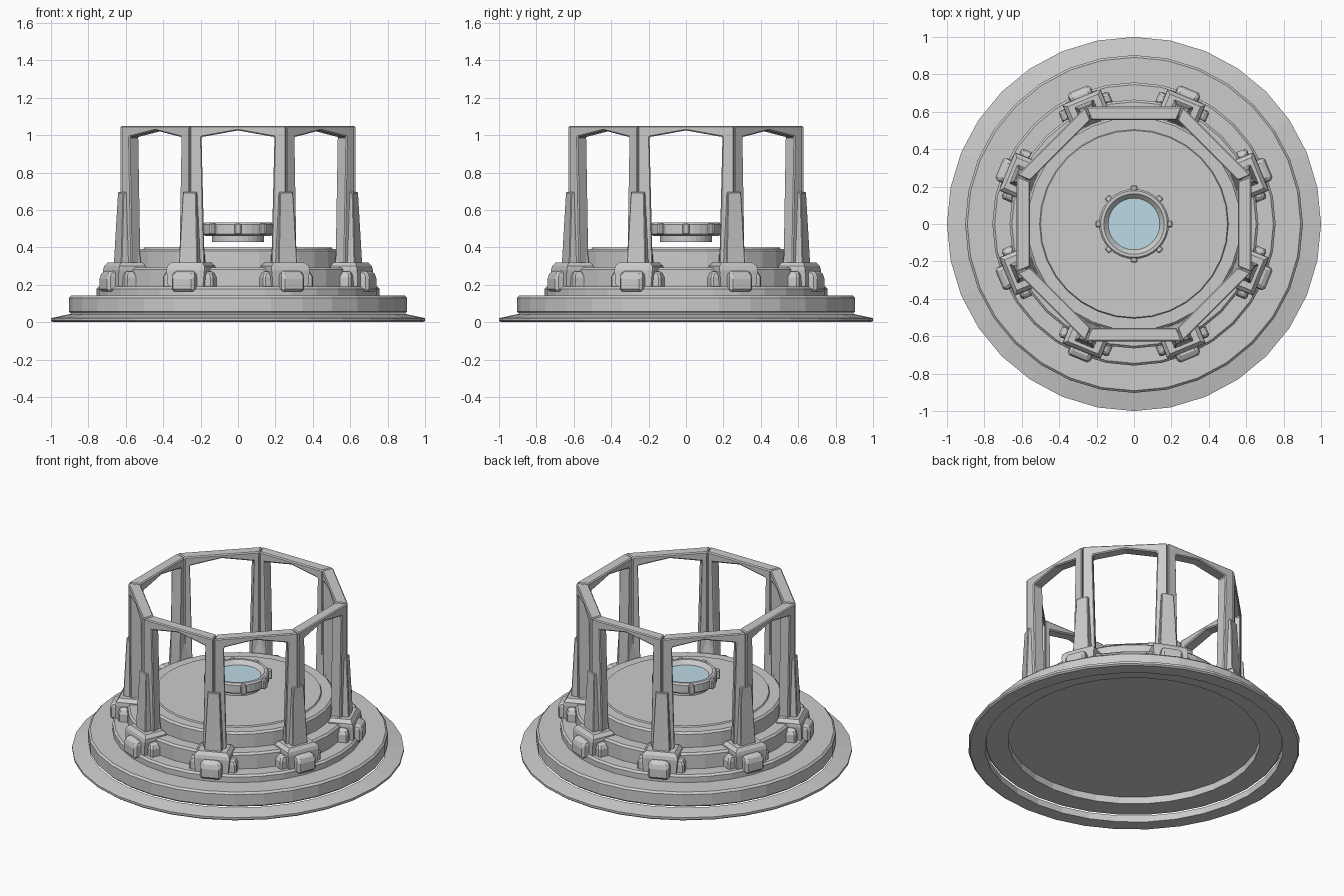
import bpy, bmesh
from math import pi, cos, sin, tan, radians
from mathutils import Matrix

if "Cube" in bpy.data.objects:
    bpy.data.objects.remove(bpy.data.objects["Cube"])


def finish(name, bm, bevel=0.0):
    bmesh.ops.recalc_face_normals(bm, faces=bm.faces)
    me = bpy.data.meshes.new(name)
    bm.to_mesh(me)
    bm.free()
    ob = bpy.data.objects.new(name, me)
    bpy.context.collection.objects.link(ob)
    if bevel:
        m = ob.modifiers.new("bevel", 'BEVEL')
        m.width, m.segments, m.limit_method = bevel, 1, 'ANGLE'
    return ob


def lathe(name, profile, closed=False, segs=32):
    """Spin an (r, z) profile; open profiles are capped at both ends."""
    bm = bmesh.new()
    rings = [[bm.verts.new((r * cos(2 * pi * i / segs), r * sin(2 * pi * i / segs), z))
              for i in range(segs)] for r, z in profile]
    pairs = list(zip(rings, rings[1:]))
    if closed:
        pairs.append((rings[-1], rings[0]))
    else:
        bm.faces.new(rings[0])
        bm.faces.new(rings[-1])
    for a, b in pairs:
        for i in range(segs):
            j = (i + 1) % segs
            bm.faces.new((a[i], a[j], b[j], b[i]))
    return finish(name, bm)


def loft(name, sections, angle, bevel=0.0):
    """Box-like solid along a spoke; sections are (r_in, r_out, half_width, z, offset)."""
    bm = bmesh.new()
    rings = [[bm.verts.new(p) for p in ((ri, o - w, z), (ro, o - w, z), (ro, o + w, z), (ri, o + w, z))]
             for ri, ro, w, z, o in sections]
    bm.faces.new(rings[0])
    bm.faces.new(rings[-1])
    for a, b in zip(rings, rings[1:]):
        for i in range(4):
            j = (i + 1) % 4
            bm.faces.new((a[i], a[j], b[j], b[i]))
    bm.transform(Matrix.Rotation(angle, 4, 'Z'))
    return finish(name, bm, bevel)


def frame_panel(name, angle):
    """One arched side of the octagonal cage, mitred at both ends."""
    outer_r, inner_r, t = 0.627, 0.556, tan(radians(22.5))
    half = [("e", 0.285), ("e", 1.05), (0.0, 1.05), (0.0, 1.025), (0.195, 0.99), (0.178, 0.285)]
    bm = bmesh.new()
    for s in (-1, 1):
        layers = []
        for r in (outer_r, inner_r):
            layers.append([bm.verts.new((r, s * ((r * t - 0.002) if y == "e" else y), z)) for y, z in half])
        n = len(half)
        for quad in ((0, 1, 4, 5), (1, 2, 3, 4)):
            for layer in layers:
                bm.faces.new([layer[k] for k in quad])
        for i in range(n):
            if i == 2:
                continue
            j = (i + 1) % n
            bm.faces.new((layers[0][i], layers[0][j], layers[1][j], layers[1][i]))
    bmesh.ops.remove_doubles(bm, verts=bm.verts, dist=0.0005)
    bm.transform(Matrix.Rotation(angle, 4, 'Z'))
    return finish(name, bm, 0.006)


# Thin ground ring
lathe("ground_ring", [(0.9, 0.0), (0.99, 0.0), (1.0, 0.008), (1.0, 0.022), (0.9, 0.043)], closed=True)

# Stepped platform with a shallow recess underneath
lathe("stepped_base", [(0.76, 0.092), (0.76, 0.046), (0.893, 0.046), (0.903, 0.056), (0.903, 0.13),
                       (0.891, 0.142), (0.757, 0.142), (0.757, 0.178), (0.745, 0.19), (0.665, 0.19),
                       (0.665, 0.281), (0.653, 0.293), (0.58, 0.293), (0.58, 0.38), (0.568, 0.392),
                       (0.505, 0.392), (0.5, 0.4)])

# Floating lens housing with grip ribs
lathe("lens_housing", [(0.13, 0.43), (0.14, 0.43), (0.14, 0.462), (0.175, 0.462), (0.187, 0.472),
                       (0.187, 0.523), (0.178, 0.533), (0.162, 0.533), (0.14, 0.51), (0.13, 0.5)], closed=True)
glass = lathe("lens_glass", [(0.138, 0.43), (0.138, 0.508)])
mat = bpy.data.materials.new("pale_blue_glass")
mat.diffuse_color = (0.5, 0.7, 0.78, 1)
mat.use_nodes = True
mat.node_tree.nodes["Principled BSDF"].inputs["Base Color"].default_value = mat.diffuse_color
glass.data.materials.append(mat)
for i in range(8):
    loft(f"lens_rib_{i}", [(0.175, 0.207, 0.018, 0.468, 0), (0.175, 0.207, 0.018, 0.528, 0)],
         i * pi / 4, 0.006)

# Octagonal cage, with a buttress and a clamped foot at each corner
for i in range(8):
    frame_panel(f"cage_panel_{i}", i * pi / 4)
    a = radians(22.5) + i * pi / 4
    loft(f"buttress_{i}", [(0.58, 0.698, 0.055, 0.3, 0), (0.625, 0.68, 0.038, 0.695, 0)], a, 0.004)
    loft(f"foot_block_{i}", [(0.59, 0.735, 0.1, 0.18, 0), (0.58, 0.735, 0.11, 0.28, 0),
                             (0.58, 0.73, 0.108, 0.3, 0), (0.59, 0.715, 0.088, 0.32, 0)], a)
    loft(f"foot_pad_{i}", [(0.7, 0.78, 0.066, 0.163, 0), (0.7, 0.78, 0.066, 0.245, 0),
                           (0.7, 0.762, 0.056, 0.275, 0)], a, 0.014)
    for s in (-1, 1):
        loft(f"foot_lug_{i}_{'right' if s > 0 else 'left'}",
             [(0.64, 0.71, 0.035, 0.165, s * 0.11), (0.64, 0.71, 0.035, 0.24, s * 0.11),
              (0.65, 0.7, 0.025, 0.272, s * 0.105)], a, 0.01)
